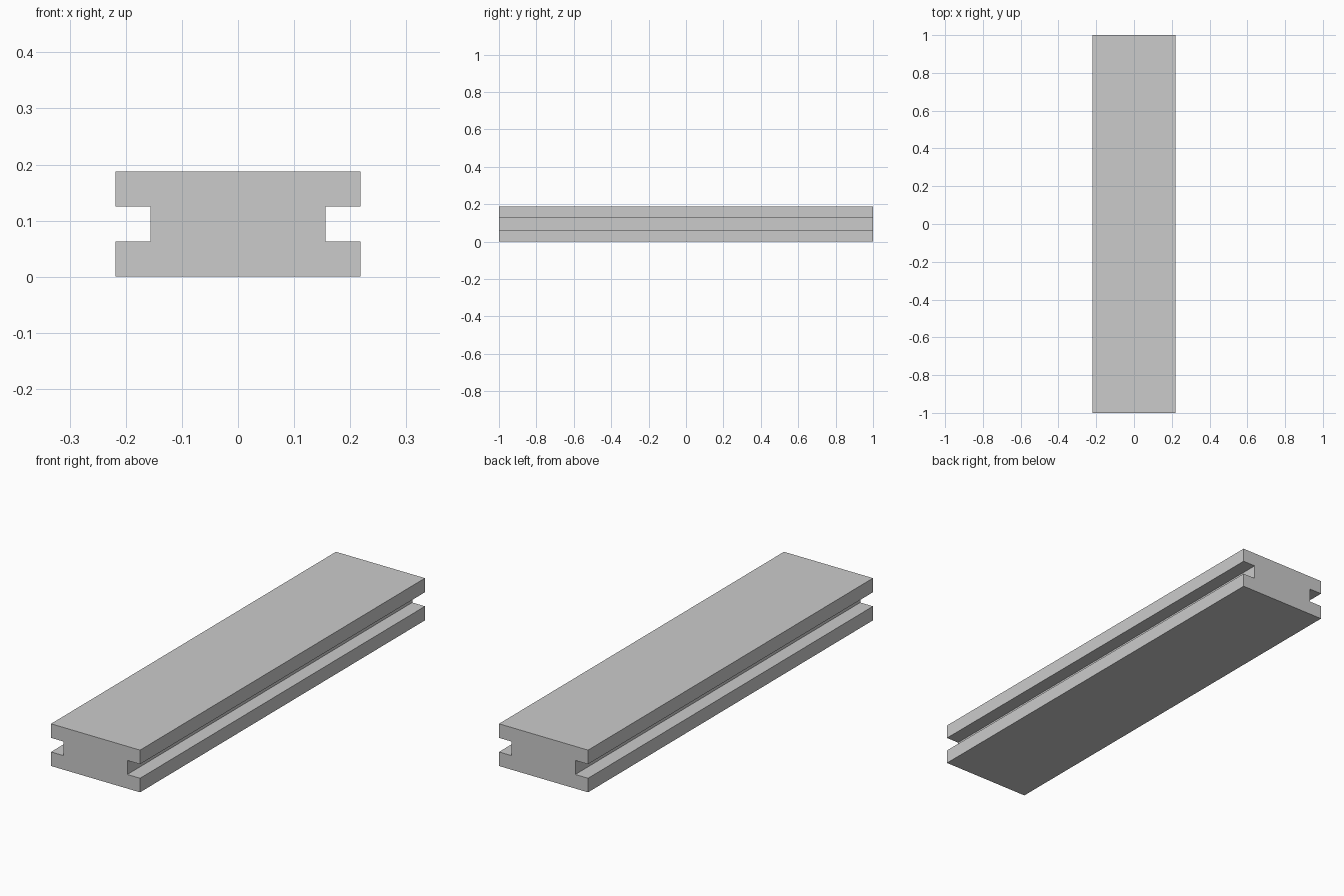
import bpy
import bmesh

default = bpy.data.objects.get("Cube")
if default:
    bpy.data.objects.remove(default, do_unlink=True)

UNIT = 0.0625            # flange thickness, groove height and groove depth
LENGTH = 2.0
OUTER = 3.5 * UNIT
INNER = OUTER - UNIT

# Plain grey material
grey = bpy.data.materials.new("plain grey")
grey.use_nodes = True
colour = (0.6, 0.6, 0.6, 1)
grey.diffuse_color = colour
grey.node_tree.nodes["Principled BSDF"].inputs["Base Color"].default_value = colour

# Right half of the section, bottom to top, mirrored to close the outline
half = [(OUTER, 0), (OUTER, UNIT), (INNER, UNIT),
        (INNER, 2 * UNIT), (OUTER, 2 * UNIT), (OUTER, 3 * UNIT)]
outline = half + [(-x, z) for x, z in reversed(half)]

# Grooved bar: section extruded from front to back
bm = bmesh.new()
section = bm.faces.new([bm.verts.new((x, -LENGTH / 2, z)) for x, z in outline])
extruded = bmesh.ops.extrude_face_region(bm, geom=[section], use_keep_orig=True)
back = [v for v in extruded["geom"] if isinstance(v, bmesh.types.BMVert)]
bmesh.ops.translate(bm, vec=(0, LENGTH, 0), verts=back)
bmesh.ops.recalc_face_normals(bm, faces=bm.faces)

mesh = bpy.data.meshes.new("grooved_bar")
bm.to_mesh(mesh)
bm.free()
mesh.materials.append(grey)
bar = bpy.data.objects.new("grooved_bar", mesh)
bpy.context.collection.objects.link(bar)
